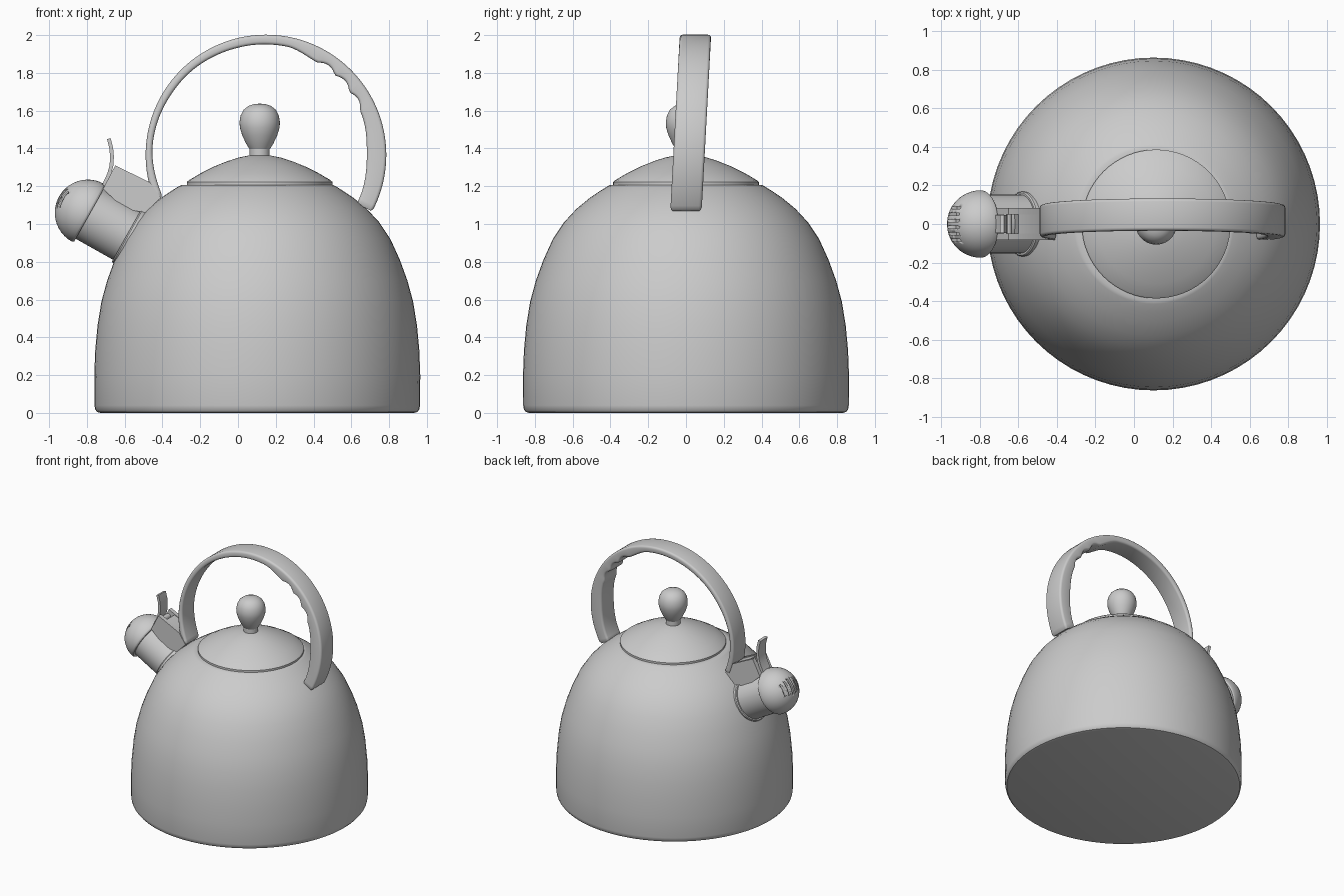
import bpy, bmesh
from math import sin, cos, pi, radians
from mathutils import Vector

if "Cube" in bpy.data.objects:
    bpy.data.objects.remove(bpy.data.objects["Cube"])


def finish(name, bm, angle=35):
    bmesh.ops.remove_doubles(bm, verts=bm.verts, dist=1e-5)
    bmesh.ops.recalc_face_normals(bm, faces=bm.faces)
    me = bpy.data.meshes.new(name)
    bm.to_mesh(me)
    bm.free()
    ob = bpy.data.objects.new(name, me)
    bpy.context.collection.objects.link(ob)
    bpy.ops.object.select_all(action='DESELECT')
    ob.select_set(True)
    bpy.context.view_layer.objects.active = ob
    bpy.ops.object.shade_smooth_by_angle(angle=radians(angle))
    return ob


def skin(bm, rings, cap=False):
    """Bridge equal-length rings of points with quads."""
    vs = [[bm.verts.new(p) for p in r] for r in rings]
    n = len(vs[0])
    for a, b in zip(vs, vs[1:]):
        for i in range(n):
            bm.faces.new((a[i], a[(i + 1) % n], b[(i + 1) % n], b[i]))
    if cap:
        bm.faces.new(vs[0])
        bm.faces.new(vs[-1])


def lathe(name, profile, origin=(0, 0, 0), axis=(0, 0, 1), seg=64):
    """Revolve (radius, height) points round an axis, closing both ends."""
    q = Vector((0, 0, 1)).rotation_difference(Vector(axis))
    o = Vector(origin)
    rings = [[o + q @ Vector((r * cos(2 * pi * i / seg), r * sin(2 * pi * i / seg), z))
              for i in range(seg)] for r, z in profile]
    bm = bmesh.new()
    skin(bm, rings, cap=True)
    return finish(name, bm)


def prism(name, pts, y0, y1):
    """Extrude an xz outline along y."""
    bm = bmesh.new()
    skin(bm, [[(x, y, z) for x, z in pts] for y in (y0, y1)], cap=True)
    return finish(name, bm)


def lerp_table(table, x):
    for (x0, v0), (x1, v1) in zip(table, table[1:]):
        if x <= x1:
            t = (x - x0) / (x1 - x0)
            t = t * t * (3 - 2 * t)
            return v0 + (v1 - v0) * t
    return table[-1][1]


# Domed body
lathe("kettle_body", [
    (0.83, 0), (0.848, 0.005), (0.858, 0.018), (0.862, 0.04), (0.863, 0.2), (0.858, 0.33),
    (0.846, 0.46), (0.825, 0.59), (0.795, 0.70), (0.755, 0.81), (0.705, 0.92), (0.645, 1.01),
    (0.58, 1.08), (0.51, 1.138), (0.455, 1.175), (0.415, 1.2), (0.40, 1.207), (0.37, 1.207)],
    (0.102, 0, 0), seg=72)

# Lid and its knob
lathe("lid", [(0.37, 1.19), (0.386, 1.205), (0.386, 1.222), (0.375, 1.232), (0.31, 1.27),
              (0.24, 1.305), (0.17, 1.333), (0.11, 1.352), (0.05, 1.364), (0.01, 1.366)],
      (0.115, 0, 0))
lathe("knob_neck", [(0.053, 1.35), (0.053, 1.4)], (0.115, 0, 0), seg=32)
lathe("knob", [(0.03, 1.392), (0.055, 1.398), (0.072, 1.425), (0.093, 1.47), (0.105, 1.51),
               (0.107, 1.54), (0.101, 1.575), (0.085, 1.605), (0.06, 1.625), (0.03, 1.635),
               (0.004, 1.637)], (0.115, 0, 0), seg=40)

# Leaning arched handle with finger scallops on the right
inner = [(-28, 0.545), (0, 0.534), (25, 0.55), (61, 0.560), (80, 0.585), (100, 0.587),
         (140, 0.595), (175, 0.602), (202, 0.59)]
R, W, C = 0.637, 0.083, 0.016
rings = []
N = 150
for k in range(N + 1):
    d = -28 + 230 * k / N
    r = lerp_table(inner, d)
    if 25 < d < 61:
        r += 0.02 * abs(sin(pi * (d - 25) / 12))
    ring = []
    end = 0.008 if k in (0, N) else 0
    for cr, cy, a0 in ((R - C, W - C, 0), (r + C, W - C, 90),
                       (r + C, C - W, 180), (R - C, C - W, 270)):
        for s in (0, 30, 60, 90):
            a = radians(a0 + s)
            rr, y = cr + (C - end) * cos(a), cy + (C - end) * sin(a)
            z = 1.365 + rr * sin(radians(d))
            ring.append((0.148 + rr * cos(radians(d)), y + 0.05 * (z - 1.07) / 0.93, z))
    rings.append(ring)
bm = bmesh.new()
skin(bm, rings, cap=True)
finish("handle", bm)

# Spout neck and its collar at the body
AX = Vector((-0.872, 0, 0.49)).normalized()
O = Vector((-0.795, 0, 1.06))
lathe("spout_neck", [(0.152, -0.42), (0.152, 0.01)], O, AX, 48)
lathe("spout_collar", [(0.15, -0.34), (0.168, -0.34), (0.168, -0.245), (0.162, -0.238),
                       (0.15, -0.238)], O, AX, 48)

# Whistle cap: half dome with a row of slits
dome = [(0.15, -0.012), (0.168, -0.012), (0.174, -0.004)]
dome += [(0.175 * cos(radians(a)), 0.175 * sin(radians(a))) for a in range(0, 89, 8)] + [(0.003, 0.175)]
cap = lathe("whistle_cap", dome, O, AX, 48)
bm = bmesh.new()
q = Vector((0, 0, 1)).rotation_difference(AX)
for i in range(6):
    y = (i - 2.5) * 0.034
    half = 0.062 - 0.006 * abs(i - 2.5)
    made = bmesh.ops.create_cube(bm, size=1)["verts"]
    for v in made:
        v.co = O + q @ Vector((v.co.x * 2 * half, y + v.co.y * 0.014, 0.17 + v.co.z * 0.11))
cutter = finish("slit_cutter", bm)
cutter.hide_render = True
cutter.hide_set(True)
mod = cap.modifiers.new("slits", 'BOOLEAN')
mod.operation = 'DIFFERENCE'
mod.solver = 'EXACT'
mod.object = cutter

# Bracket between spout and handle: two cheeks and a core
cheek = prism("bracket_cheeks", [(-0.715, 1.185), (-0.65, 1.31), (-0.465, 1.22),
                                 (-0.41, 1.14), (-0.49, 1.06), (-0.60, 1.08)], 0.05, 0.082)
cheek.modifiers.new("mirror", 'MIRROR').use_axis = (False, True, False)
prism("bracket_core", [(-0.62, 1.12), (-0.60, 1.28), (-0.468, 1.215),
                       (-0.415, 1.14), (-0.49, 1.06)], -0.052, 0.052)

# Curved thumb lever
path = [Vector(p) for p in ((-0.73, 1.17), (-0.705, 1.215), (-0.682, 1.265), (-0.67, 1.31),
                            (-0.667, 1.355), (-0.671, 1.40), (-0.684, 1.452))]
left, right = [], []
for i, p in enumerate(path):
    t = (path[min(i + 1, len(path) - 1)] - path[max(i - 1, 0)]).normalized()
    n = Vector((-t.y, t.x)) * 0.01
    left.append(p + n)
    right.append(p - n)
prism("thumb_lever", left + right[::-1], -0.046, 0.046)
prism("lever_pin", [(-0.655 + 0.022 * cos(a * pi / 8), 1.255 + 0.022 * sin(a * pi / 8))
                    for a in range(16)], -0.06, 0.06)
